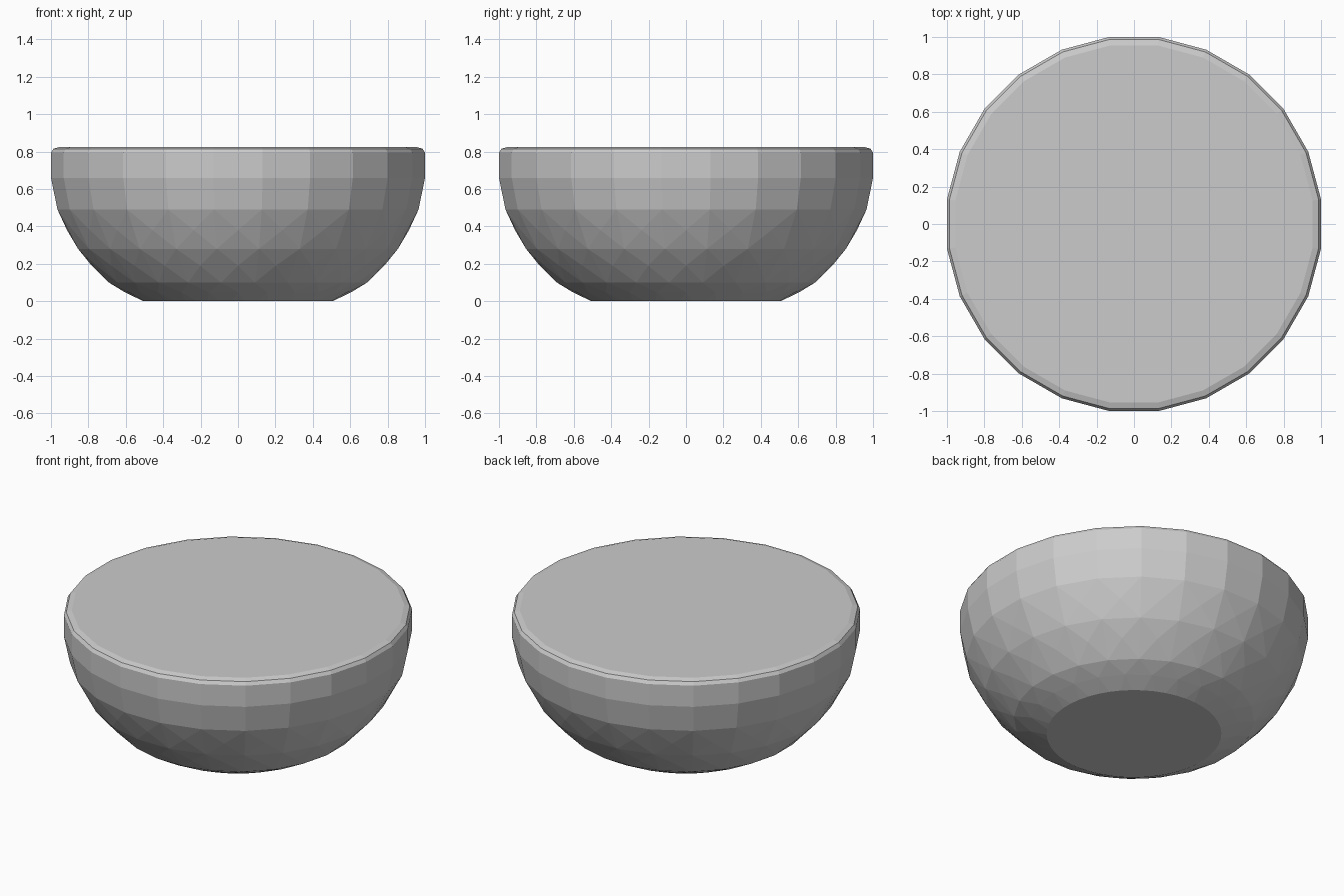
import bpy, bmesh
from math import sin, cos, pi, radians

if "Cube" in bpy.data.objects:
    bpy.data.objects.remove(bpy.data.objects["Cube"])

# Rings of the faceted bowl: (half width, z, sides, staggered by half a step)
RINGS = [
    (0.505, 0.0, 48, True),
    (0.605, 0.048, 24, False),
    (0.69, 0.10, 24, True),
    (0.782, 0.19, 24, False),
    (0.855, 0.28, 24, True),
    (0.914, 0.38, 24, False),
    (0.965, 0.49, 24, True),
    (1.0, 0.66, 24, True),
    (1.0, 0.795, 24, True),
    (0.987, 0.815, 24, True),
    (0.955, 0.825, 24, True),
]

bm = bmesh.new()
for half, z, sides, stagger in RINGS:
    # staggered rings have a flat side facing each axis
    r = half / cos(pi / sides) if stagger else half
    off = pi / sides if stagger else 0.0
    for i in range(sides):
        a = 2 * pi * i / sides + off
        bm.verts.new((r * cos(a), r * sin(a), z))

# Closed convex skin over the rings, coplanar triangles merged
bmesh.ops.convex_hull(bm, input=bm.verts[:])
bmesh.ops.delete(bm, geom=[v for v in bm.verts if not v.link_faces], context='VERTS')
bmesh.ops.dissolve_limit(bm, angle_limit=radians(0.5), verts=bm.verts[:], edges=bm.edges[:])
bmesh.ops.recalc_face_normals(bm, faces=bm.faces[:])

mesh = bpy.data.meshes.new("bowl")
bm.to_mesh(mesh)
bm.free()
bpy.context.collection.objects.link(bpy.data.objects.new("bowl", mesh))
